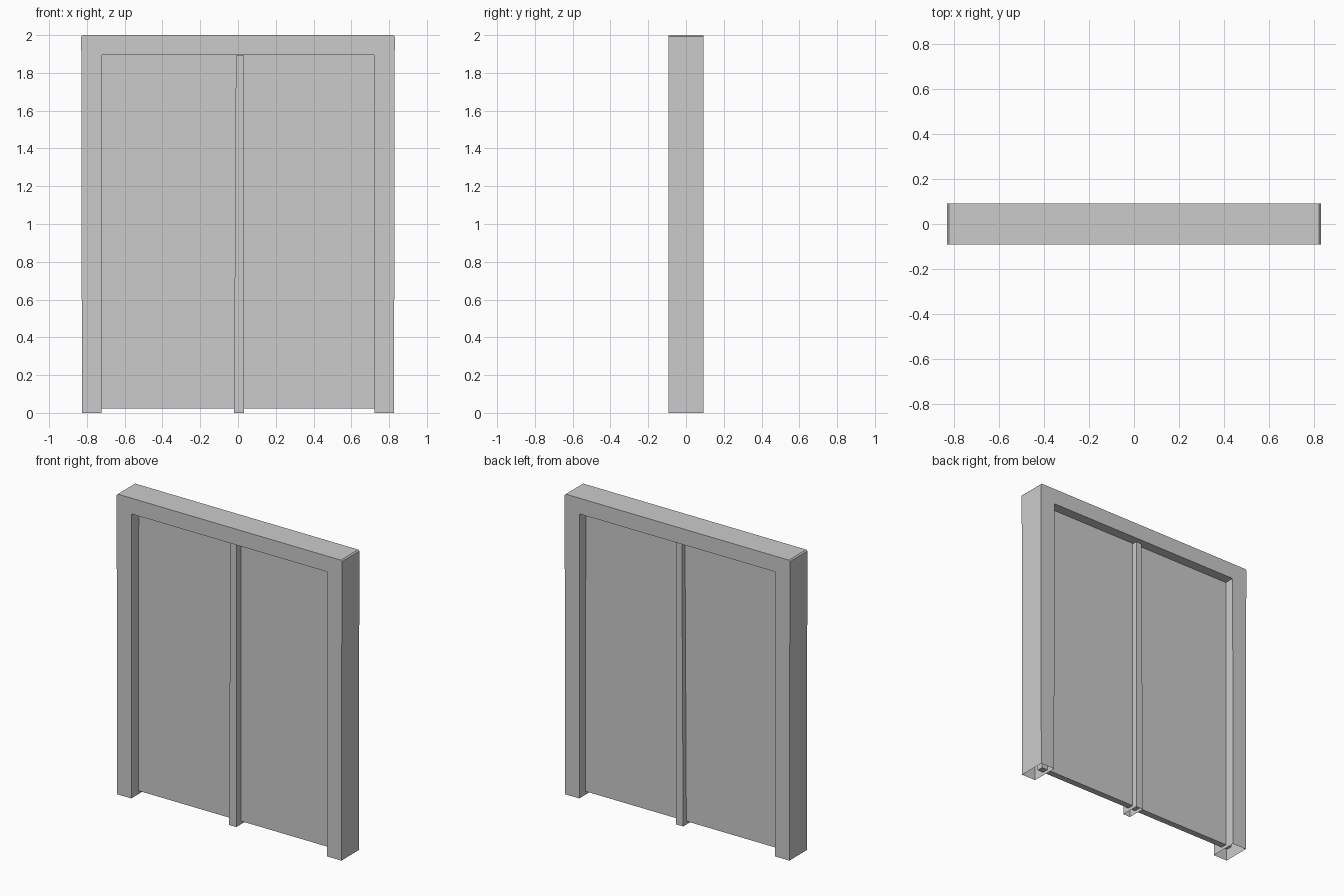
import bpy, bmesh

if "Cube" in bpy.data.objects:
    bpy.data.objects.remove(bpy.data.objects["Cube"])


def finish(name, bm):
    bmesh.ops.recalc_face_normals(bm, faces=bm.faces)
    mesh = bpy.data.meshes.new(name)
    bm.to_mesh(mesh)
    bm.free()
    obj = bpy.data.objects.new(name, mesh)
    bpy.context.collection.objects.link(obj)
    return obj


def prism(name, outline, y0, y1, open_bottom=True):
    """Extrude an x/z outline along y; optionally leave the foot hollow."""
    bm = bmesh.new()
    face = bm.faces.new([bm.verts.new((x, y0, z)) for x, z in outline])
    new = bmesh.ops.extrude_face_region(bm, geom=[face], use_keep_orig=True)
    verts = [g for g in new["geom"] if isinstance(g, bmesh.types.BMVert)]
    bmesh.ops.translate(bm, verts=verts, vec=(0, y1 - y0, 0))
    if open_bottom:
        feet = [f for f in bm.faces if all(v.co.z < 1e-5 for v in f.verts)]
        bmesh.ops.delete(bm, geom=feet, context="FACES_ONLY")
    return finish(name, bm)


# Door surround: hollow arch of two jambs and a header, corners slightly eased
half = [(0.72, 1.895), (0.722, 0), (0.826, 0), (0.83, 1.992), (0.822, 2.0)]
arch = half + [(-x, z) for x, z in reversed(half)]
prism("door_frame", arch, -0.092, 0.092)

# Thin leaf tucked into the jambs and header
prism("door_panel", [(-0.765, 0.022), (0.765, 0.022), (0.765, 1.92), (-0.765, 1.92)],
      -0.016, 0.026, open_bottom=False)

# Centre strip, a little wider at the floor
prism("centre_post", [(-0.021, 0), (0.032, 0), (0.032, 1.892), (-0.011, 1.892)],
      -0.064, 0.06)
